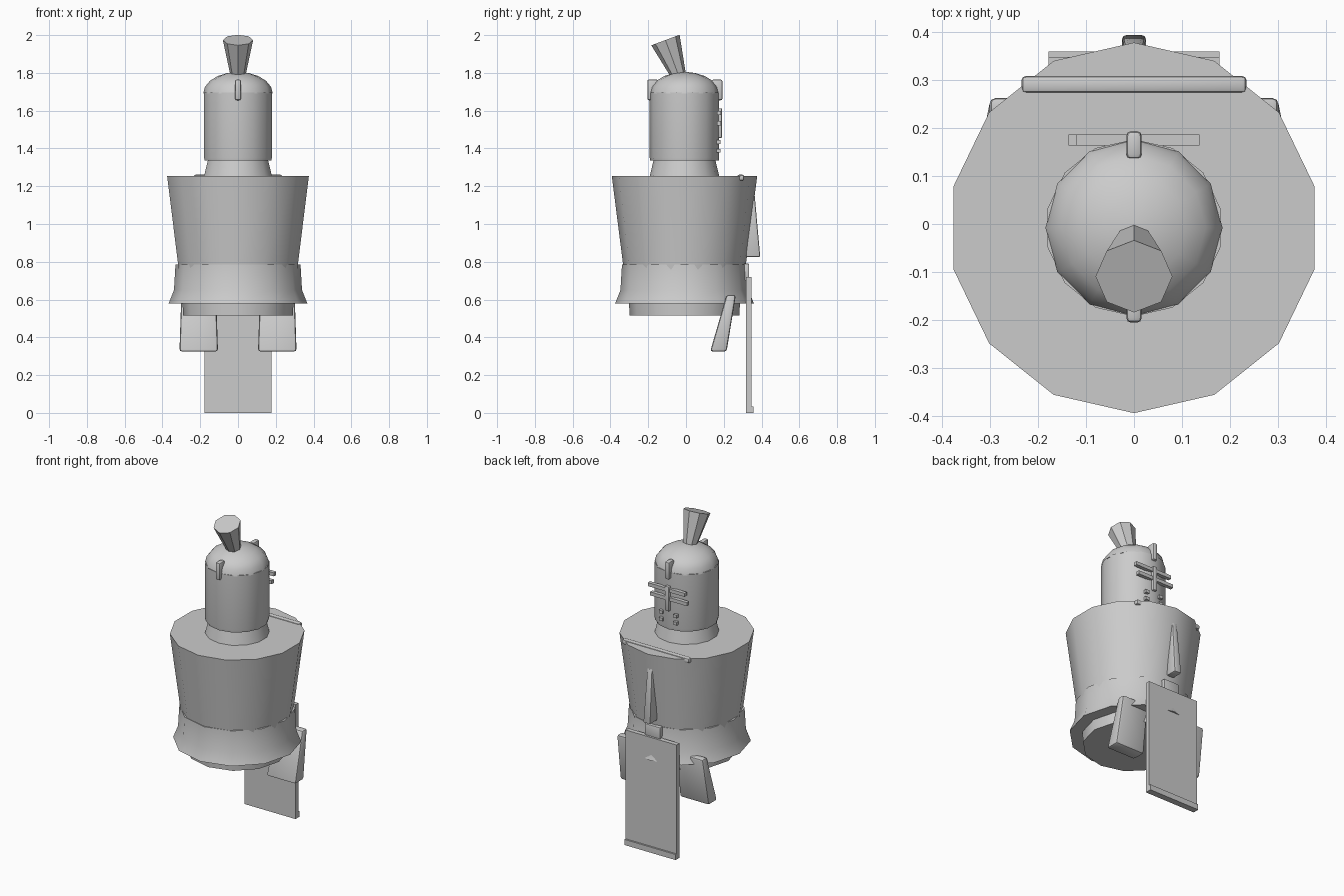
import bpy, bmesh, math
from mathutils import Matrix, Vector

if "Cube" in bpy.data.objects:
    bpy.data.objects.remove(bpy.data.objects["Cube"])

CY = -0.008  # body axis in y

steel = bpy.data.materials.new("steel_grey")
steel.diffuse_color = (0.6, 0.6, 0.6, 1)
steel.use_nodes = True
steel.node_tree.nodes["Principled BSDF"].inputs["Base Color"].default_value = steel.diffuse_color


def finish(name, bm, smooth=35):
    bmesh.ops.recalc_face_normals(bm, faces=bm.faces[:])
    me = bpy.data.meshes.new(name)
    bm.to_mesh(me)
    bm.free()
    me.materials.append(steel)
    ob = bpy.data.objects.new(name, me)
    bpy.context.collection.objects.link(ob)
    if smooth:
        me.shade_smooth()
        me.set_sharp_from_angle(angle=math.radians(smooth))
    return ob


def lathe(name, profile, sides, smooth=35):
    """Closed solid of revolution from (radius, z), bottom to top."""
    bm = bmesh.new()
    rings = []
    for r, z in profile:
        rings.append([bm.verts.new((r * math.cos(a), CY + r * math.sin(a), z))
                      for a in (-math.pi / 2 + 2 * math.pi * i / sides for i in range(sides))])
    for lo, hi in zip(rings, rings[1:]):
        for i in range(sides):
            j = (i + 1) % sides
            bm.faces.new((lo[i], lo[j], hi[j], hi[i]))
    bm.faces.new(rings[0][::-1])
    bm.faces.new(rings[-1])
    return finish(name, bm, smooth)


def wedge(name, x, zlo, ylo, hxlo, zhi, yhi, hxhi, bevel=0.0, segs=2):
    """Tapered box: x centre, y range and half width at bottom and top."""
    bm = bmesh.new()
    bmesh.ops.create_cube(bm, size=2)
    for v in bm.verts:
        z, (y0, y1), hx = (zhi, yhi, hxhi) if v.co.z > 0 else (zlo, ylo, hxlo)
        v.co = Vector((x + hx * v.co.x, y1 if v.co.y > 0 else y0, z))
    if bevel:
        bmesh.ops.bevel(bm, geom=bm.edges[:], offset=bevel, segments=segs,
                        profile=0.5, affect='EDGES')
    return finish(name, bm, 35 if bevel else 0)


def box(name, x0, x1, y0, y1, z0, z1, bevel=0.0):
    h = (x1 - x0) / 2
    return wedge(name, (x0 + x1) / 2, z0, (y0, y1), h, z1, (y0, y1), h, bevel)


# Torso, waist band with flared skirt, and hip cylinder
lathe("torso", [(0.305, 0.62), (0.325, 0.785), (0.385, 1.255)], 14)
lathe("waist_band", [(0.367, 0.58), (0.339, 0.65), (0.331, 0.785)], 12)
lathe("hips", [(0.29, 0.515), (0.295, 0.60)], 12)

# Neck, helmet and domed top
lathe("neck", [(0.185, 1.25), (0.163, 1.34)], 14)
lathe("helmet", [(0.181, 1.335), (0.184, 1.35), (0.184, 1.695)], 14)
dome = [(0.184 * math.cos(t), 1.69 + 0.115 * math.sin(t))
        for t in (math.radians(d) for d in (0, 18, 36, 54, 72, 86))]
lathe("helmet_dome", dome, 12, 40)

# Plume: tilted eight-sided flare, flat shaded
bm = bmesh.new()
bmesh.ops.create_cone(bm, cap_ends=True, segments=8, radius1=0.04, radius2=0.08, depth=0.2)
top = max(v.co.x for v in bm.verts)
if top < 0.079:  # keep a corner on the x axis
    bmesh.ops.rotate(bm, verts=bm.verts[:], cent=(0, 0, 0),
                     matrix=Matrix.Rotation(math.pi / 8, 3, 'Z'))
bmesh.ops.transform(bm, verts=bm.verts[:],
                    matrix=Matrix.Translation((0, -0.074, 1.88)) @
                    Matrix.Rotation(math.radians(20.4), 4, 'X'))
finish("plume", bm, 0)

# Rounded ridge tabs on both sides of the dome
box("ridge_tab_front", -0.016, 0.016, -0.205, -0.148, 1.655, 1.765, 0.01)
box("ridge_tab_visor", -0.016, 0.016, 0.135, 0.193, 1.655, 1.765, 0.01)

# Visor: two offset bars, upright and breathing studs
box("visor_bar_upper", -0.12, 0.136, 0.163, 0.186, 1.576, 1.598)
box("visor_bar_lower", -0.136, 0.12, 0.163, 0.186, 1.522, 1.544)
box("visor_upright", -0.014, 0.014, 0.155, 0.191, 1.455, 1.612, 0.006)
for sx in (-0.05, 0.05):
    for z in (1.434, 1.388):
        box("breath_stud", sx - 0.012, sx + 0.012, 0.145, 0.182, z - 0.01, z + 0.01)

# Collar bar sunk into the top of the torso
box("collar_bar", -0.234, 0.234, 0.272, 0.308, 1.23, 1.261, 0.01)

# Chest spike widening downward
wedge("chest_spike", 0, 0.825, (0.318, 0.393), 0.025, 1.17, (0.325, 0.362), 0.017, 0.008)

# Hanging cloth panel with hem and top tab
box("cloth_panel", -0.178, 0.178, 0.318, 0.347, 0.0, 0.72)
box("cloth_hem", -0.178, 0.178, 0.325, 0.358, 0.0, 0.035)
box("cloth_tab", -0.053, 0.053, 0.305, 0.334, 0.70, 0.79, 0.005)

# Thigh plates, thicker at the bottom and tilted
for side, s in (("left", -1), ("right", 1)):
    wedge("thigh_plate_" + side, s * 0.208, 0.325, (0.128, 0.215), 0.102,
          0.625, (0.215, 0.264), 0.092, 0.013)
